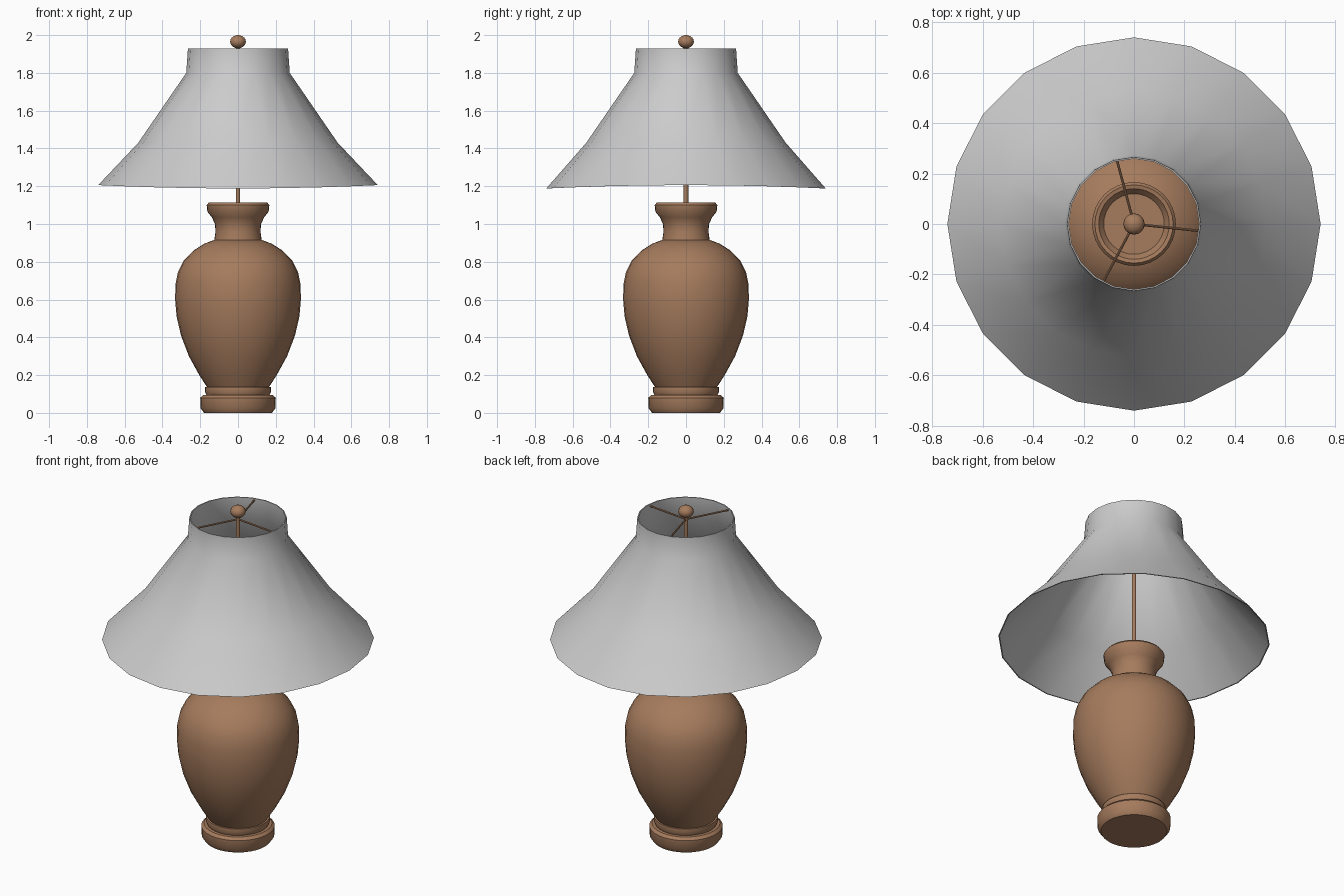
import bpy, bmesh
from math import sin, cos, pi, radians
from mathutils import Vector

if "Cube" in bpy.data.objects:
    bpy.data.objects.remove(bpy.data.objects["Cube"])

brown = bpy.data.materials.new("brown_wood")
brown.diffuse_color = (0.38, 0.20, 0.11, 1)
brown.use_nodes = True
brown.node_tree.nodes["Principled BSDF"].inputs["Base Color"].default_value = brown.diffuse_color


def finish(name, bm, mat=None, angle=35):
    bmesh.ops.recalc_face_normals(bm, faces=bm.faces)
    me = bpy.data.meshes.new(name)
    bm.to_mesh(me)
    bm.free()
    ob = bpy.data.objects.new(name, me)
    bpy.context.collection.objects.link(ob)
    if mat:
        me.materials.append(mat)
    bpy.ops.object.select_all(action='DESELECT')
    ob.select_set(True)
    bpy.context.view_layer.objects.active = ob
    bpy.ops.object.shade_smooth_by_angle(angle=radians(angle))
    return ob


def lathe(name, profile, sides, mat=None, loop=False, angle=35, wave=lambda z, a: 0):
    """Revolve (radius, z) points; loop joins last ring to first, otherwise the ends are capped."""
    bm = bmesh.new()
    angles = [2 * pi * i / sides for i in range(sides)]
    rings = [[bm.verts.new((r * cos(a), r * sin(a), z + wave(z, a))) for a in angles]
             for r, z in profile]
    pairs = list(zip(rings, rings[1:]))
    if loop:
        pairs.append((rings[-1], rings[0]))
    for lo, hi in pairs:
        for i in range(sides):
            j = (i + 1) % sides
            bm.faces.new((lo[i], lo[j], hi[j], hi[i]))
    if not loop:
        bm.faces.new(rings[0])
        bm.faces.new(rings[-1])
    return finish(name, bm, mat, angle)


def rod(name, p, q, r, sides=10):
    p, q = Vector(p), Vector(q)
    bm = bmesh.new()
    bmesh.ops.create_cone(bm, cap_ends=True, segments=sides, radius1=r, radius2=r,
                          depth=(q - p).length)
    rot = (q - p).to_track_quat('Z', 'Y')
    for v in bm.verts:
        v.co = rot @ v.co + (p + q) / 2
    return finish(name, bm, brown, 40)


# Foot ring and collar
lathe("foot", [(0.18, 0), (0.198, 0.025), (0.20, 0.08), (0.185, 0.095),
               (0.168, 0.096), (0.176, 0.115), (0.174, 0.137), (0.15, 0.138)], 32, brown)

# Vase body
lathe("vase_body", [(0.163, 0.135), (0.205, 0.20), (0.26, 0.30), (0.302, 0.41),
                    (0.325, 0.51), (0.333, 0.60), (0.331, 0.68), (0.318, 0.745),
                    (0.288, 0.805), (0.235, 0.86), (0.18, 0.895), (0.12, 0.918)], 32, brown)

# Flared neck with a shallow dished top
lathe("neck", [(0.126, 0.912), (0.119, 0.96), (0.122, 1.00), (0.138, 1.035),
               (0.162, 1.065), (0.166, 1.10), (0.155, 1.113), (0.14, 1.11),
               (0.12, 1.085)], 32, brown)

# Stem and ball finial
rod("stem", (0, 0, 1.08), (0, 0, 1.95), 0.0125)
n = 10
lathe("finial", [(0.042 * sin(pi * max(i, 0.1) / n), 1.965 - 0.035 * cos(pi * max(i, 0.1) / n))
                 for i in range(n)] + [(0.002, 2.0)], 20, brown, angle=60)

# Three arms carrying the shade
for k, deg in enumerate((105, 242, 354)):
    a = radians(deg)
    rod(f"shade_arm_{k + 1}", (0, 0, 1.918), (0.262 * cos(a), 0.262 * sin(a), 1.918), 0.005, 8)

# Twenty-sided shade: thin double wall, lower rim gently waved
outer = [(0.74, 1.197), (0.528, 1.43), (0.274, 1.80), (0.265, 1.93)]
inner = [(r - 0.006, z) for r, z in reversed(outer)]
lathe("lamp_shade", outer + inner, 20, loop=True, angle=45,
      wave=lambda z, a: 0.009 * cos(2 * a) if z < 1.3 else 0)
